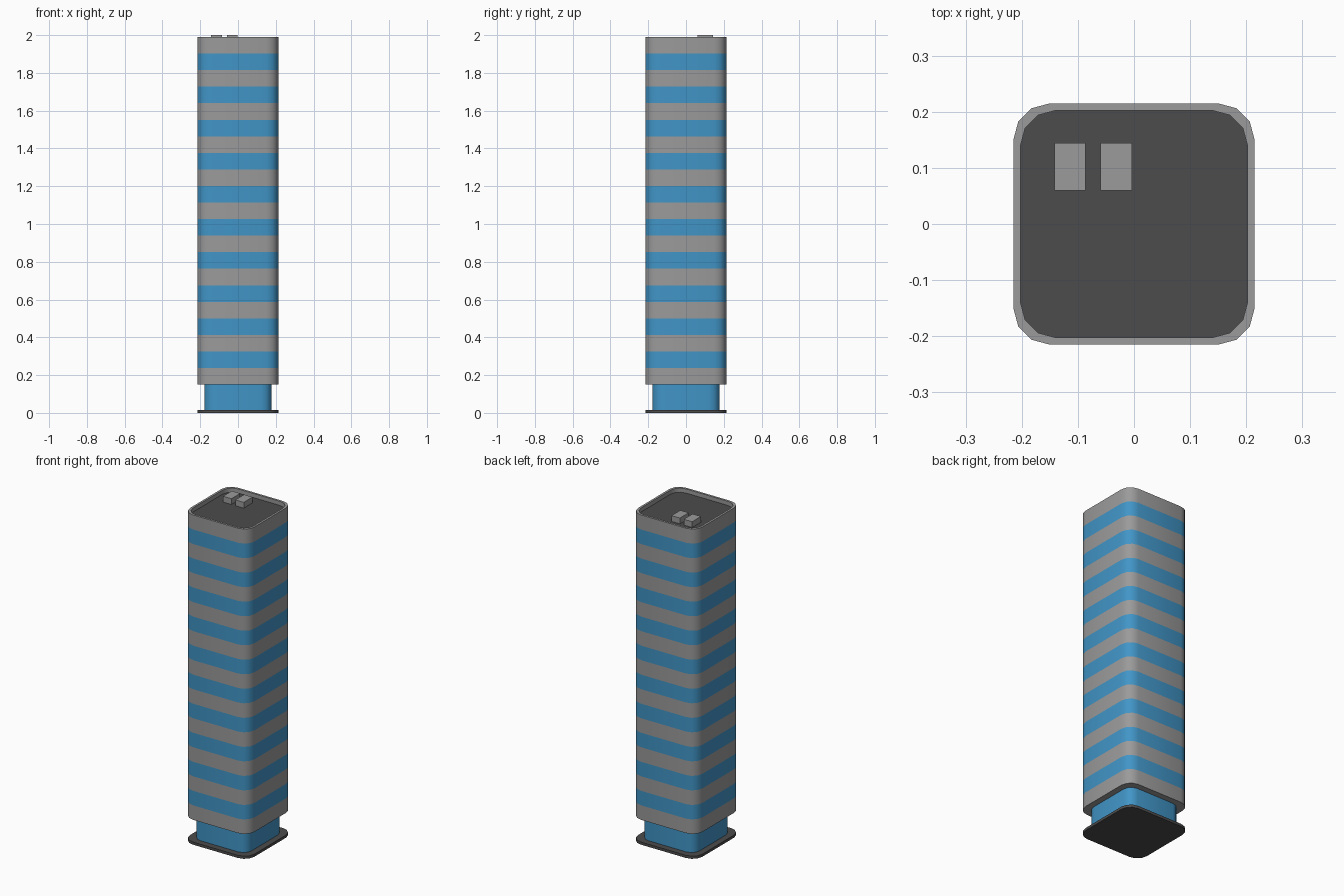
import bpy, bmesh, math

if "Cube" in bpy.data.objects:
    bpy.data.objects.remove(bpy.data.objects["Cube"])


def make_mat(name, col):
    m = bpy.data.materials.new(name)
    m.diffuse_color = (*col, 1)
    m.use_nodes = True
    m.node_tree.nodes["Principled BSDF"].inputs["Base Color"].default_value = m.diffuse_color
    return m


GREY = make_mat("concrete grey", (0.32, 0.325, 0.32))
BLUE = make_mat("window blue", (0.053, 0.30, 0.57))
DARK = make_mat("dark grey", (0.072, 0.072, 0.072))


def outline(half, radius):
    # rounded square with three facets per corner
    c = half - radius
    pts = []
    for q in range(4):
        sx, sy = ((1, 1), (-1, 1), (-1, -1), (1, -1))[q]
        for k in range(4):
            a = math.radians(q * 90 + k * 30)
            pts.append((sx * c + radius * math.cos(a), sy * c + radius * math.sin(a)))
    return pts


def loft(name, rings, mats, side_mat, cap_mats):
    """rings: (half width, corner radius, z); side_mat(i) gives the slot of each band."""
    bm = bmesh.new()
    loops = [[bm.verts.new((x, y, z)) for x, y in outline(h, r)] for h, r, z in rings]
    for i in range(len(loops) - 1):
        lo, hi = loops[i], loops[i + 1]
        n = len(lo)
        for k in range(n):
            j = (k + 1) % n
            f = bm.faces.new((lo[k], lo[j], hi[j], hi[k]))
            f.material_index = side_mat(i)
    bm.faces.new(loops[0][::-1]).material_index = cap_mats[0]
    bm.faces.new(loops[-1]).material_index = cap_mats[1]
    me = bpy.data.meshes.new(name)
    bm.to_mesh(me)
    bm.free()
    for m in mats:
        me.materials.append(m)
    ob = bpy.data.objects.new(name, me)
    bpy.context.collection.objects.link(ob)
    bpy.context.view_layer.objects.active = ob
    ob.select_set(True)
    bpy.ops.object.shade_smooth_by_angle(angle=math.radians(35))
    ob.select_set(False)
    return ob


# ground slab and recessed lobby
loft("ground_slab", [(0.215, 0.065, 0), (0.215, 0.065, 0.016)], [DARK], lambda i: 0, (0, 0))
loft("lobby", [(0.178, 0.054, 0.016), (0.178, 0.054, 0.15)], [BLUE], lambda i: 0, (0, 0))

# tower: 21 equal bands alternating grey and window blue, then parapet and sunken roof
Z0, Z1, N = 0.15, 1.99, 21
rings = [(0.215, 0.065, Z0 + (Z1 - Z0) * i / N) for i in range(N + 1)]
rings += [(0.202, 0.061, Z1), (0.202, 0.061, 1.965)]
loft("tower", rings, [GREY, BLUE, DARK],
     lambda i: 1 if i < N and i % 2 else 0, (0, 2))

# roof units
for i, x in enumerate((-0.114, -0.0315)):
    bpy.ops.mesh.primitive_cube_add(size=1, location=(x, 0.102, 1.9825))
    box = bpy.context.object
    box.name = f"roof_unit_{i + 1}"
    box.scale = (0.056, 0.084, 0.035)
    box.data.materials.append(GREY)
